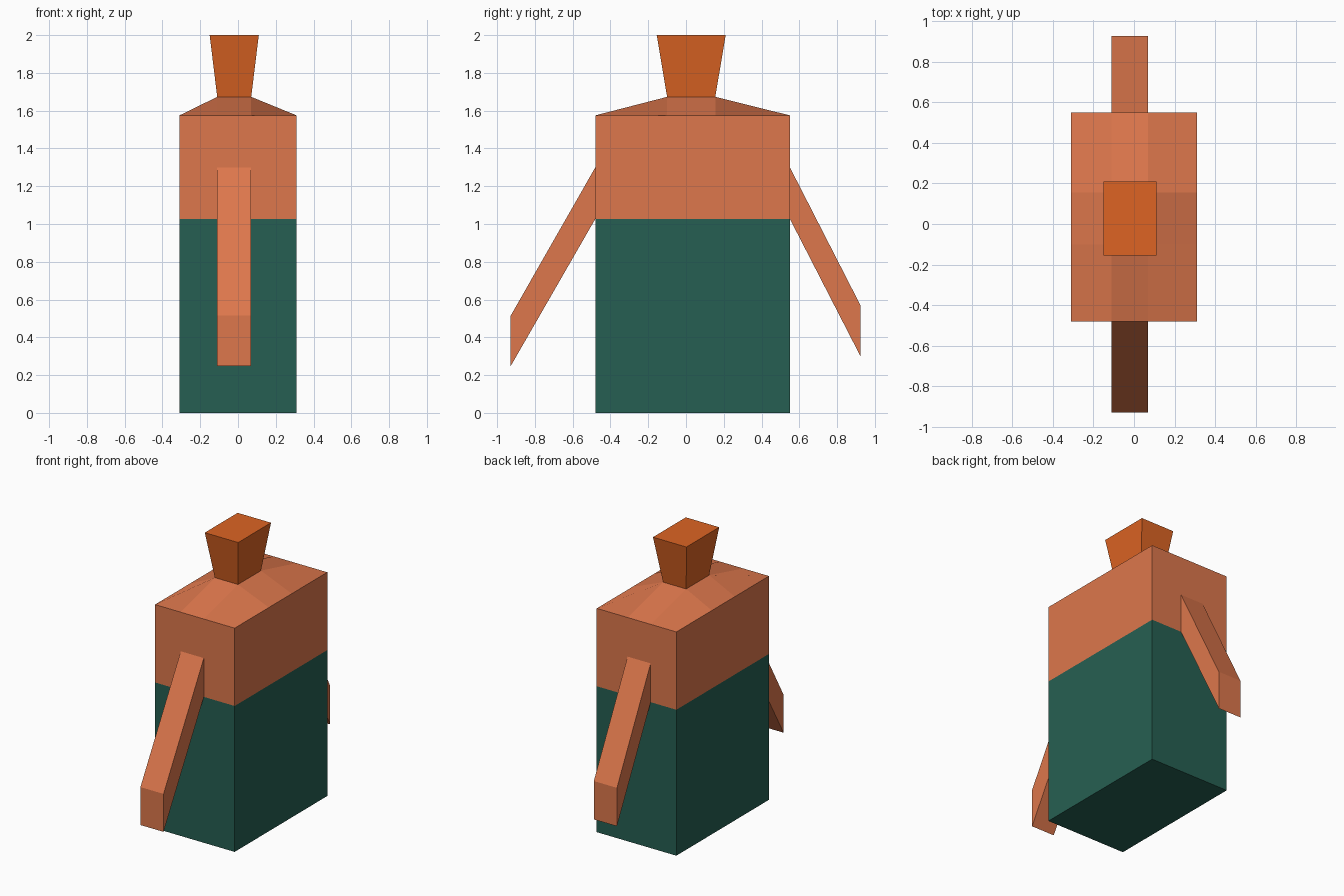
import bpy

if "Cube" in bpy.data.objects:
    bpy.data.objects.remove(bpy.data.objects["Cube"])


def material(name, rgb):
    """Flat colour from 0-255 sRGB."""
    def lin(c):
        c /= 255
        return c / 12.92 if c <= 0.04045 else ((c + 0.055) / 1.055) ** 2.4
    m = bpy.data.materials.new(name)
    m.diffuse_color = (*[lin(c) for c in rgb], 1)
    m.use_nodes = True
    m.node_tree.nodes["Principled BSDF"].inputs["Base Color"].default_value = m.diffuse_color
    return m


terracotta = material("terracotta", (221, 119, 76))
green = material("dark green", (38, 95, 82))
orange = material("burnt orange", (221, 100, 35))


def add(name, verts, faces, mat):
    mesh = bpy.data.meshes.new(name)
    mesh.from_pydata(verts, [], faces)
    mesh.materials.append(mat)
    obj = bpy.data.objects.new(name, mesh)
    bpy.context.collection.objects.link(obj)
    return obj


def ring(x, y, z):
    """Horizontal rectangle, counter-clockwise from above."""
    return [(x[0], y[0], z), (x[1], y[0], z), (x[1], y[1], z), (x[0], y[1], z)]


def loft(name, low, high, mat, bottom=False, top=False):
    """Four walls between two rings, with optional caps."""
    faces = [(i, (i + 1) % 4, (i + 1) % 4 + 4, i + 4) for i in range(4)]
    if bottom:
        faces.append((3, 2, 1, 0))
    if top:
        faces.append((4, 5, 6, 7))
    return add(name, low + high, faces, mat)


BODY_X, BODY_Y = (-0.31, 0.31), (-0.48, 0.55)
NECK_X, NECK_Y = (-0.11, 0.07), (-0.10, 0.155)
WAIST, SHOULDER, NECK = 1.027, 1.575, 1.673

# Lower and upper body
loft("lower_body", ring(BODY_X, BODY_Y, 0), ring(BODY_X, BODY_Y, WAIST), green, bottom=True)
loft("upper_body", ring(BODY_X, BODY_Y, WAIST), ring(BODY_X, BODY_Y, SHOULDER), terracotta)

# Shoulders: 3 x 3 grid rising to the neck, centre left open under the head
xs = (BODY_X[0], *NECK_X, BODY_X[1])
ys = (BODY_Y[0], *NECK_Y, BODY_Y[1])
grid = [(x, y, NECK if i in (1, 2) and j in (1, 2) else SHOULDER)
        for j, y in enumerate(ys) for i, x in enumerate(xs)]
cells = [(4 * j + i, 4 * j + i + 1, 4 * j + i + 5, 4 * j + i + 4)
         for j in range(3) for i in range(3) if (i, j) != (1, 1)]
add("shoulders", grid, cells, terracotta)

# Head flaring upwards
loft("head", ring(NECK_X, NECK_Y, NECK), ring((-0.15, 0.11), (-0.155, 0.21), 2.0),
     orange, top=True)

# Arms: slanted bars with vertical ends, (y, z bottom, z top) at body and hand
arms = {"front_arm": ((-0.48, WAIST, 1.30), (-0.928, 0.248, 0.515)),
        "back_arm": ((0.55, WAIST, 1.30), (0.925, 0.297, 0.567))}
for name, ends in arms.items():
    verts = []
    for y, z0, z1 in ends:
        verts += [(NECK_X[0], y, z0), (NECK_X[1], y, z0), (NECK_X[1], y, z1), (NECK_X[0], y, z1)]
    faces = [(i, i + 4, (i + 1) % 4 + 4, (i + 1) % 4) for i in range(4)] + [(4, 7, 6, 5)]
    if name == "front_arm":
        faces = [f[::-1] for f in faces]
    # Rings run counter-clockwise seen from the front, so flip to face outwards
    arm = add(name, verts, faces, terracotta)
    centre = sum((v.co for v in arm.data.vertices), arm.location * 0) / 8
    for p in list(arm.data.polygons):
        if (p.center - centre).dot(p.normal) < 0:
            p.flip()
